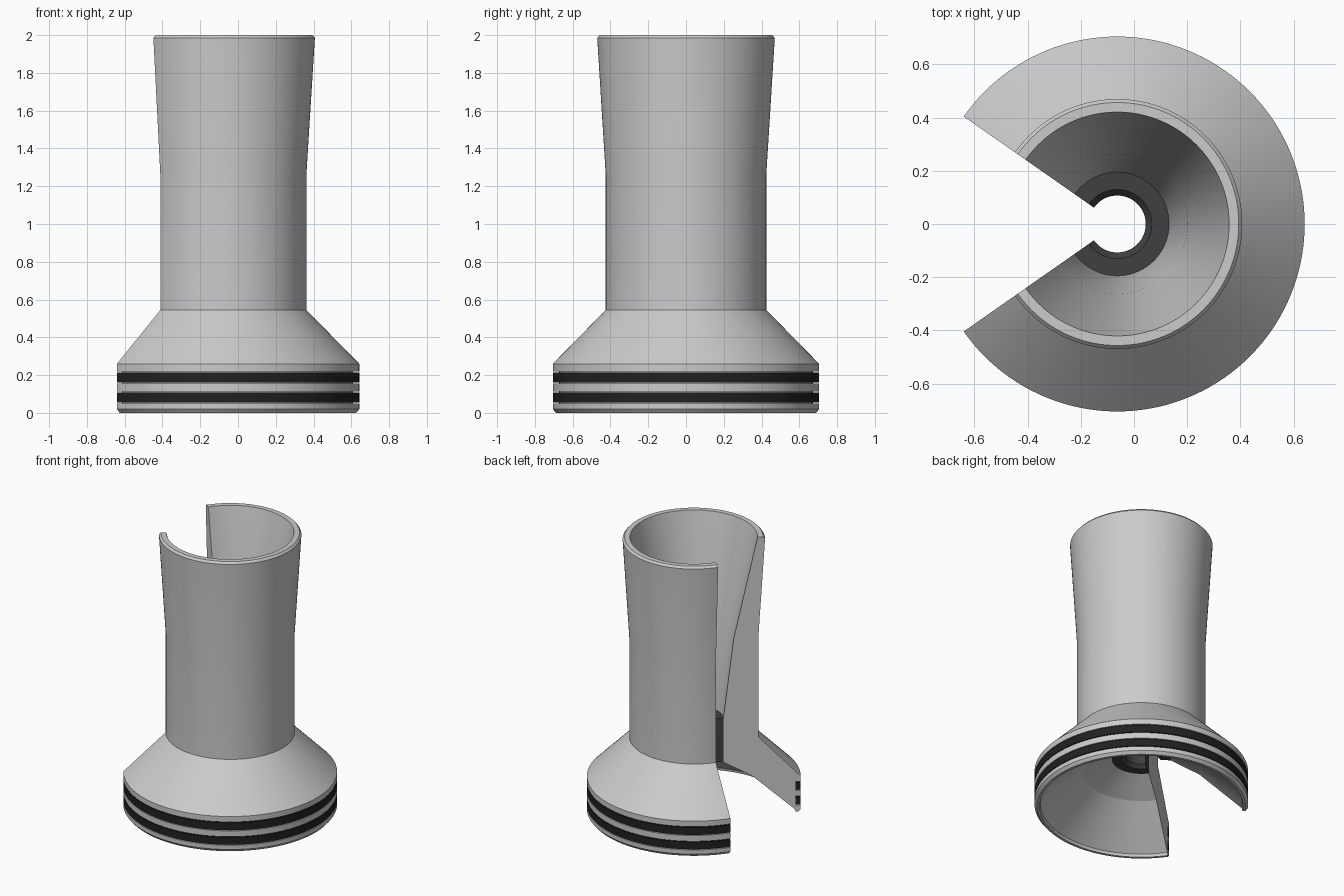
import bpy, bmesh
from math import cos, sin, radians

if "Cube" in bpy.data.objects:
    bpy.data.objects.remove(bpy.data.objects["Cube"])

AXIS_X = -0.063              # revolve axis, shifted so the cut model is centred
START, SWEEP, STEPS = -145, 290, 116


def material(name, value):
    m = bpy.data.materials.new(name)
    m.diffuse_color = (value, value, value, 1)
    m.use_nodes = True
    m.node_tree.nodes["Principled BSDF"].inputs["Base Color"].default_value = m.diffuse_color
    return m


def revolve(name, profile, mat=None):
    """Sweep a closed (radius, z) profile round the axis and cap both cut faces."""
    bm = bmesh.new()
    rows = []
    for i in range(STEPS + 1):
        a = radians(START + SWEEP * i / STEPS)
        rows.append([bm.verts.new((AXIS_X + r * cos(a), r * sin(a), z)) for r, z in profile])
    n = len(profile)
    for a, b in zip(rows, rows[1:]):
        for j in range(n):
            k = (j + 1) % n
            bm.faces.new((a[j], b[j], b[k], a[k]))
    bm.faces.new(rows[0])
    bm.faces.new(rows[-1][::-1])
    bmesh.ops.recalc_face_normals(bm, faces=bm.faces)
    me = bpy.data.meshes.new(name)
    bm.to_mesh(me)
    bm.free()
    ob = bpy.data.objects.new(name, me)
    bpy.context.collection.objects.link(ob)
    if mat:
        me.materials.append(mat)
    bpy.ops.object.select_all(action='DESELECT')
    ob.select_set(True)
    bpy.context.view_layer.objects.active = ob
    bpy.ops.object.shade_smooth_by_angle(angle=radians(10))
    return ob


rubber = material("black_rubber", 0.015)
dark = material("dark_insert", 0.05)

R, GROOVE = 0.705, 0.672
grooves = [(0.05, 0.113), (0.155, 0.22)]

# Funnel body: outer wall with two grooves, flared top, tapered bore, hollow base
body = [(0.67, 0), (0.688, 0), (R, 0.02)]
for lo, hi in grooves:
    body += [(R, lo), (GROOVE, lo), (GROOVE, hi), (R, hi)]
body += [(R, 0.26), (0.425, 0.545), (0.425, 1.26), (0.47, 1.985), (0.457, 2.0),
         (0.421, 2.0), (0.263, 1.26), (0.195, 0.68), (0.195, 0.36), (0.384, 0.262),
         (0.665, 0.02)]
revolve("funnel_body", body)

# Sealing rings sitting in the grooves
for i, (lo, hi) in enumerate(grooves):
    lo, hi = lo + 0.005, hi - 0.006
    revolve(f"seal_ring_{i + 1}", [(GROOVE, lo), (R, lo), (R, hi), (GROOVE, hi)], rubber)

# Throat insert with chamfered hole
revolve("throat_insert", [(0.195, 0.36), (0.195, 0.68), (0.13, 0.68), (0.107, 0.655),
                          (0.107, 0.385), (0.13, 0.36)], dark)
